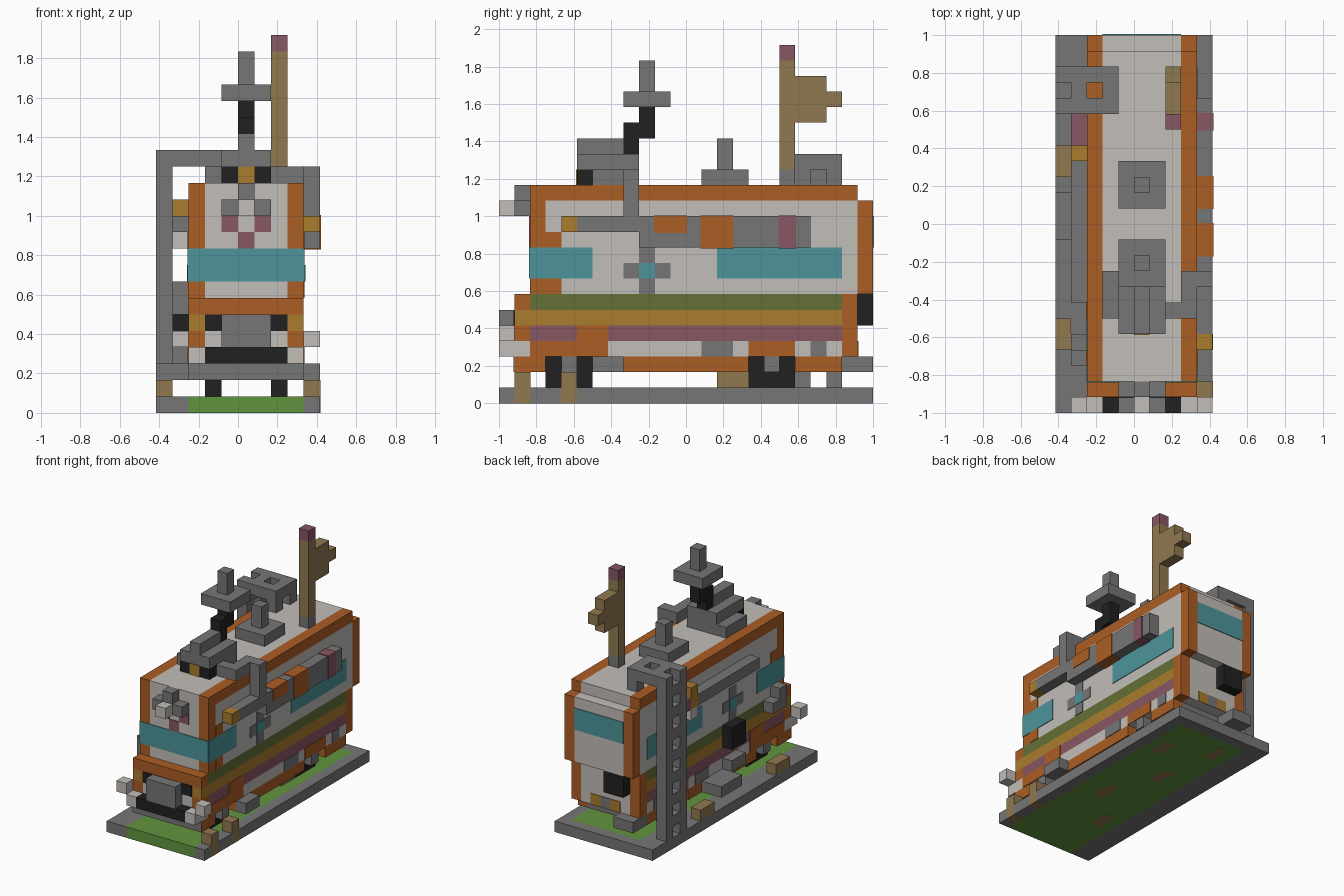
import bpy

cube = bpy.data.objects.get("Cube")
if cube:
    bpy.data.objects.remove(cube, do_unlink=True)

UNIT = 1 / 12      # edge of one block
PAINT = 0.06       # thickness of painted plates, in blocks
COLOURS = {
    "grey": (0.18, 0.18, 0.18), "white": (0.54, 0.51, 0.48),
    "orange": (0.41, 0.11, 0.018), "teal": (0.075, 0.30, 0.32),
    "olive": (0.125, 0.16, 0.036), "amber": (0.40, 0.20, 0.027),
    "mauve": (0.25, 0.095, 0.125), "brown": (0.28, 0.19, 0.08),
    "black": (0.015, 0.015, 0.015), "grass": (0.12, 0.30, 0.048),
}
MATS = {}
for label, rgb in COLOURS.items():
    mat = bpy.data.materials.new(label)
    mat.use_nodes = True
    mat.diffuse_color = (*rgb, 1)
    mat.node_tree.nodes["Principled BSDF"].inputs["Base Color"].default_value = (*rgb, 1)
    MATS[label] = mat


def box(name, colour, x, y, z, grow=0):
    """Block-aligned cuboid given by its range along each axis."""
    spans = [(a - grow, b + grow) for a, b in (x, y, z)]
    verts = [((i - 5) * UNIT, (j - 12) * UNIT, k * UNIT)
             for i in spans[0] for j in spans[1] for k in spans[2]]
    faces = [(0, 1, 3, 2), (4, 6, 7, 5), (0, 4, 5, 1),
             (2, 3, 7, 6), (0, 2, 6, 4), (1, 5, 7, 3)]
    mesh = bpy.data.meshes.new(name)
    mesh.from_pydata(verts, [], faces)
    mesh.materials.append(MATS[colour])
    obj = bpy.data.objects.new(name, mesh)
    bpy.context.collection.objects.link(obj)
    return obj


def pair(name, colour, x, y, z):
    """Same cuboid on both sides of the vehicle."""
    box(name + "_left", colour, x, y, z)
    box(name + "_right", colour, (11 - x[1], 11 - x[0]), y, z)


def side(name, colour, y, z, layer=1):
    """Thin painted plate on both flanks."""
    pair(name, colour, (9, 9 + PAINT * layer), y, z)


def front(name, colour, x, z, y=2):
    """Thin painted plate on a front-facing surface."""
    box(name, colour, x, (y - PAINT, y), z)


def back(name, colour, x, z, y):
    """Thin painted plate on a rear-facing surface."""
    box(name, colour, x, (y, y + PAINT), z)


# Ground slab with grass in the middle and dirt blocks
box("ground_right_kerb", "grey", (0, 2), (0, 24), (0, 1))
box("ground_left_kerb", "grey", (9, 10), (0, 24), (0, 1))
box("ground_rear_kerb", "grey", (2, 9), (23, 24), (0, 1))
box("ground_grass", "grass", (2, 9), (0, 23), (0, 1))
for n, start in enumerate((1, 4)):
    box(f"kerb_dirt_{n}", "brown", (9, 10), (start, start + 1), (0, 2), 0.01)
for n, start in enumerate((4, 15)):
    box(f"side_crate_{n}", "brown", (0, 1), (start, start + 2), (1, 2))
box("under_crate", "brown", (7, 8), (14, 16), (1, 2))
for n, (i, j) in enumerate(((3, 5), (6, 9), (4, 14), (7, 18), (3, 20))):
    box(f"dirt_patch_{n}", "brown", (i, i + 1), (j, j + 2), (-0.01, 0.1))

# Chassis and wheels
box("chassis", "grey", (4, 7), (1, 22), (2, 3))
for label, a, b in (("front", 1, 3), ("middle", 6, 16), ("rear", 19, 22)):
    pair(f"{label}_sill", "orange", (8, 9), (a, b), (2, 3))
    pair(f"{label}_inner_sill", "grey", (7, 8), (a, b), (2, 3))
front("chassis_nose", "grey", (2, 9), (2, 3), 1)
for label, start in (("front", 3), ("rear", 16)):
    pair(f"{label}_wheel", "black", (7, 8), (start, start + 3), (1, 3))
    pair(f"{label}_hub", "grey", (8, 9), (start + 1, start + 2), (2, 3))
box("left_step", "grey", (9, 10), (6, 8), (2, 3))
box("right_step", "grey", (0, 2), (11, 14), (2, 3))
box("right_upper_step", "grey", (1, 2), (9, 11), (3, 4))
box("tailpipe", "grey", (2, 4), (22, 24), (2, 3))

# Lower body with painted stripes
box("skirt", "white", (2, 9), (2, 22), (3, 4))
box("mauve_stripe", "mauve", (2, 9), (2, 22), (4, 5))
box("amber_stripe", "amber", (2, 9), (1, 22), (5, 6))
box("olive_stripe", "olive", (2, 9), (2, 22), (6, 7))
side("stripe_break", "orange", (5, 7), (4, 5))
side("front_arch", "orange", (2, 7), (3, 4))
side("rear_arch", "orange", (16, 19), (3, 4))
side("fuel_hatch", "grey", (13, 15), (3, 4))
side("rear_vent", "grey", (20, 21), (3, 4))
box("tail_panel", "white", (3, 8), (22, 23), (3, 7))
pair("tail_corner", "orange", (8, 9), (22, 23), (3, 7))
pair("tail_light", "amber", (6, 7), (23, 23 + PAINT), (3, 4))
back("plate_holder", "grey", (5, 6), (3, 4), 23)
box("spare_wheel", "black", (3, 5), (23, 24), (5, 7))

# Nose, bumper and lamps
box("hood", "orange", (2, 9), (1, 2), (6, 7))
box("nose_panel", "white", (3, 8), (1, 2), (4, 5))
pair("nose_corner", "orange", (8, 9), (1, 2), (4, 5))
front("dark_grille", "black", (3, 8), (5, 6), 1)
box("radiator", "grey", (4, 7), (0, 1), (4, 6))
box("bumper", "black", (3, 8), (0, 2), (3, 4))
pair("bumper_end", "white", (8, 9), (0, 2), (3, 4))
pair("headlamp", "white", (9, 10), (0, 1), (4, 5))

# Upper body, frame and windows
box("cabin", "white", (3, 8), (2, 23), (7, 14))
pair("cabin_wall", "white", (8, 9), (3, 23), (7, 13))
pair("roof_beam", "orange", (8, 9), (2, 23), (13, 14))
pair("front_pillar", "orange", (8, 9), (2, 3), (7, 13))
side("front_upper_gusset", "orange", (3, 4), (10, 11))
side("front_lower_gusset", "orange", (3, 4), (7, 8))
side("front_side_window", "teal", (2, 6), (8, 10))
side("rear_side_window", "teal", (14, 22), (8, 10))
front("windscreen", "teal", (2, 9), (8, 10))
box("rear_bay", "white", (3, 8), (23, 24), (7, 13))
pair("rear_pillar", "orange", (8, 9), (23, 24), (7, 13))
back("rear_window", "teal", (3, 8), (10, 12), 24)

# Flower emblem on both flanks
side("flower_petals", "grey", (8, 11), (8, 9))
side("flower_stem", "grey", (9, 10), (7, 10))
side("flower_centre", "teal", (9, 10), (8, 9), 1.6)

# Front ornament
front("heart_right", "mauve", (4, 5), (11, 12))
front("heart_left", "mauve", (6, 7), (11, 12))
front("heart_tip", "mauve", (5, 6), (10, 11))
box("ornament_arms", "grey", (4, 7), (1, 2), (12, 13))
box("ornament_top", "grey", (5, 6), (1, 2), (13, 14))
box("ornament_tip", "white", (5, 6), (0, 1), (12, 13))

# Left awning and pipe up to the roof
box("awning_lamp", "amber", (9, 10), (4, 5), (11, 12))
box("awning_arm", "grey", (9, 10), (5, 9), (11, 12))
box("awning", "grey", (9, 10), (9, 20), (10, 12))
box("awning_small_patch", "orange", (9, 10), (10, 12), (11, 12), PAINT)
box("awning_large_patch", "orange", (9, 10), (13, 15), (10, 12), PAINT)
box("awning_stripe", "mauve", (9, 10), (18, 19), (10, 12), PAINT)
box("pipe_riser", "grey", (9, 10), (8, 9), (12, 15))
box("pipe_run", "grey", (8, 9), (6, 9), (14, 15))
box("pipe_inlet", "grey", (7, 8), (6, 7), (14, 15))

# Right rail and fittings
box("right_rail", "grey", (1, 2), (7, 16), (11, 12))
box("right_rail_lamp", "amber", (1, 2), (16, 17), (11, 13))
box("right_rail_shade", "white", (1, 2), (16, 17), (10, 11))
box("right_rail_cap", "mauve", (1, 2), (17, 19), (11, 12))
box("right_mirror", "grey", (1, 2), (3, 4), (6, 8))
box("right_mirror_arm", "grey", (1, 2), (4, 5), (6, 7))
box("right_engine", "black", (1, 2), (9, 11), (5, 7))

# Roof stove with crooked chimney
box("stove_base", "grey", (3, 7), (6, 9), (14, 15))
box("stove_front", "black", (4, 7), (5, 6), (14, 15))
front("stove_fire", "amber", (5, 6), (14, 15), 5)
box("stove_body", "grey", (4, 7), (5, 9), (15, 16))
box("stove_ridge", "grey", (5, 6), (5, 8), (16, 17))
box("chimney_lower", "black", (5, 6), (8, 9), (16, 18))
box("chimney_upper", "black", (5, 6), (9, 10), (17, 19))
box("chimney_plate", "grey", (4, 7), (8, 11), (19, 20))
box("chimney_cap", "grey", (5, 6), (9, 10), (20, 22))

# Roof vent
box("vent_base", "grey", (4, 7), (13, 16), (14, 15))
box("vent_post", "grey", (5, 6), (14, 15), (15, 17))

# Signpost
box("post_foot", "grey", (7, 8), (18, 19), (14, 15))
box("post", "brown", (7, 8), (18, 19), (15, 22))
box("post_cap", "mauve", (7, 8), (18, 19), (22, 23))
box("sign_board", "brown", (7, 8), (19, 21), (18, 21))
box("sign_point", "brown", (7, 8), (21, 22), (19, 20))

# Ladder bending over the roof edge
for n, start in enumerate((19, 21)):
    rail = (start, start + 1)
    box(f"ladder_rail_{n}", "grey", (0, 1), rail, (1, 16))
    box(f"ladder_top_rail_{n}", "grey", (1, 4), rail, (15, 16))
    box(f"ladder_foot_{n}", "grey", (3, 4), rail, (14, 15))
for level in range(2, 15, 2):
    box(f"ladder_rung_{level}", "grey", (0, 1), (20, 21), (level, level + 1))
for n, start in enumerate((1, 3)):
    box(f"ladder_top_rung_{n}", "grey", (start, start + 1), (20, 21), (15, 16))
